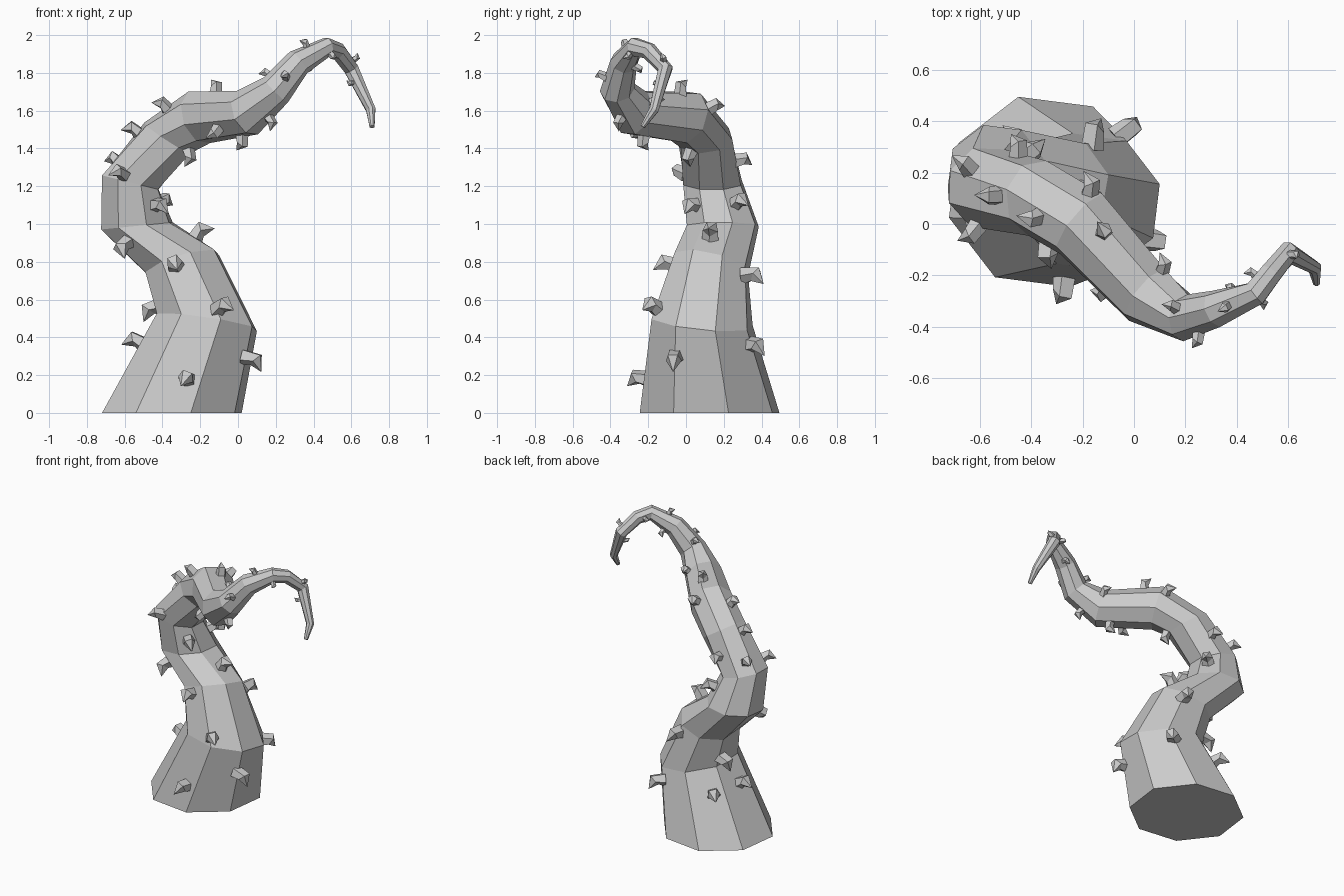
import bpy
import bmesh
from math import cos, sin, radians, tau
from mathutils import Vector
from mathutils.bvhtree import BVHTree

default_cube = bpy.data.objects.get("Cube")
if default_cube:
    bpy.data.objects.remove(default_cube, do_unlink=True)

# One grey material for the whole plant
grey = bpy.data.materials.new("stone_grey")
grey.use_nodes = True
grey_colour = (0.6, 0.6, 0.6, 1.0)
grey.diffuse_color = grey_colour
grey.node_tree.nodes["Principled BSDF"].inputs["Base Color"].default_value = grey_colour

# Tentacle spine: centre x, y, z and radius of each ring
SPINE = [
    (-.35, .125, 0, .383), (-.165, .085, .48, .278), (-.295, .135, .79, .208),
    (-.535, .195, .99, .197), (-.57, .14, 1.22, .165), (-.375, .1, 1.455, .15),
    (-.205, 0, 1.565, .148), (.05, -.275, 1.59, .128), (.2, -.365, 1.71, .092),
    (.32, -.33, 1.855, .073), (.472, -.27, 1.937, .052), (.53, -.195, 1.915, .046),
    (.6, -.11, 1.82, .042), (.703, -.17, 1.605, .027), (.71, -.23, 1.515, .014),
]
# Tilt of the lower rings; the others face along the spine
TILT = {0: (0, 0), 1: (.15, .1), 2: (-.3, .25), 3: (-.1, 0), 4: (.25, 0), 5: (.65, -.1)}
SIDES = 8

centres = [Vector(row[:3]) for row in SPINE]
radii = [row[3] for row in SPINE]
steps = [(b - a).normalized() for a, b in zip(centres, centres[1:])]


def ring_normal(i):
    if i in TILT:
        return Vector((*TILT[i], 1)).normalized()
    return (steps[i - 1] + steps[min(i, len(steps) - 1)]).normalized()


def add_ring(bm, centre, u, v, radius, count, phase=0.0):
    """Add a regular polygon of vertices in the plane of u and v."""
    angles = [phase + tau * k / count for k in range(count)]
    return [bm.verts.new(centre + radius * (cos(a) * u + sin(a) * v)) for a in angles]


def bridge(bm, lower, upper):
    count = len(lower)
    for k in range(count):
        n = (k + 1) % count
        bm.faces.new((lower[k], lower[n], upper[n], upper[k]))


def make_object(name, bm):
    bmesh.ops.recalc_face_normals(bm, faces=bm.faces[:])
    mesh = bpy.data.meshes.new(name)
    bm.to_mesh(mesh)
    bm.free()
    mesh.materials.append(grey)
    obj = bpy.data.objects.new(name, mesh)
    bpy.context.collection.objects.link(obj)
    return obj


# Tentacle body: octagonal rings joined along the spine
body = bmesh.new()
rings = []
side = None
for i, centre in enumerate(centres):
    normal = ring_normal(i)
    if i < 8:
        side = Vector((-.61, .79, max(0, i - 3) * .6))
    side = (side - side.dot(normal) * normal).normalized()
    rings.append(add_ring(body, centre, side, normal.cross(side),
                          radii[i], SIDES, radians(22.5)))
for lower, upper in zip(rings, rings[1:]):
    bridge(body, lower, upper)
body.faces.new(rings[0][::-1])
body.faces.new(rings[-1])
body.normal_update()
skin = BVHTree.FromBMesh(body)
make_object("tentacle", body)


def add_thorn(bm, point):
    """Five-sided claw that leaves the skin and hooks back towards the root."""
    origin, out, _, _ = skin.find_nearest(point)
    i = min(range(len(steps)),
            key=lambda k: (centres[k].lerp(centres[k + 1], .5) - origin).length)
    back = (steps[i].dot(out) * out - steps[i]).normalized()
    across = out.cross(back)
    size = min(.11, .025 + .21 * (radii[i] + radii[i + 1]))
    base = add_ring(bm, origin - out * size * .2, back, across, size * .44, 5)
    lean = .7
    tilted = back * cos(lean) - out * sin(lean)
    middle = add_ring(bm, origin + (out * .5 - back * .03) * size,
                      tilted, across, size * .4, 5)
    tip = bm.verts.new(origin + (out * .87 + back * .52) * size)
    bridge(bm, base, middle)
    for k in range(5):
        bm.faces.new((middle[k], middle[(k + 1) % 5], tip))
    bm.faces.new(base[::-1])


# Thorns: rough places on the skin, from the root to the tip
THORNS = [
    (-.27, -.22, .18), (-.5, .1, .36), (.05, -.06, .29), (-.05, .35, .36),
    (-.48, .36, .37), (-.09, -.17, .56), (-.43, .2, .56), (-.15, .34, .73),
    (-.33, -.07, .78), (-.62, 0, .87), (-.22, .13, .93), (-.42, .03, 1.1),
    (-.4, .28, 1.12), (-.62, -.02, 1.27), (-.65, .23, 1.34), (-.45, .25, 1.33),
    (-.26, .02, 1.37), (-.54, .11, 1.49), (-.35, .04, 1.58), (-.17, .14, 1.62),
    (-.12, -.03, 1.66), (-.11, -.25, 1.5), (.02, -.22, 1.47), (.1, -.2, 1.62),
    (.15, -.33, 1.58), (.17, -.33, 1.78), (.25, -.43, 1.78), (.36, -.32, 1.94),
    (.37, -.28, 1.84), (.49, -.3, 1.9), (.47, -.2, 1.92), (.61, -.12, 1.87),
    (.61, -.14, 1.75),
]
thorns = bmesh.new()
for place in THORNS:
    add_thorn(thorns, Vector(place))
make_object("thorns", thorns)
